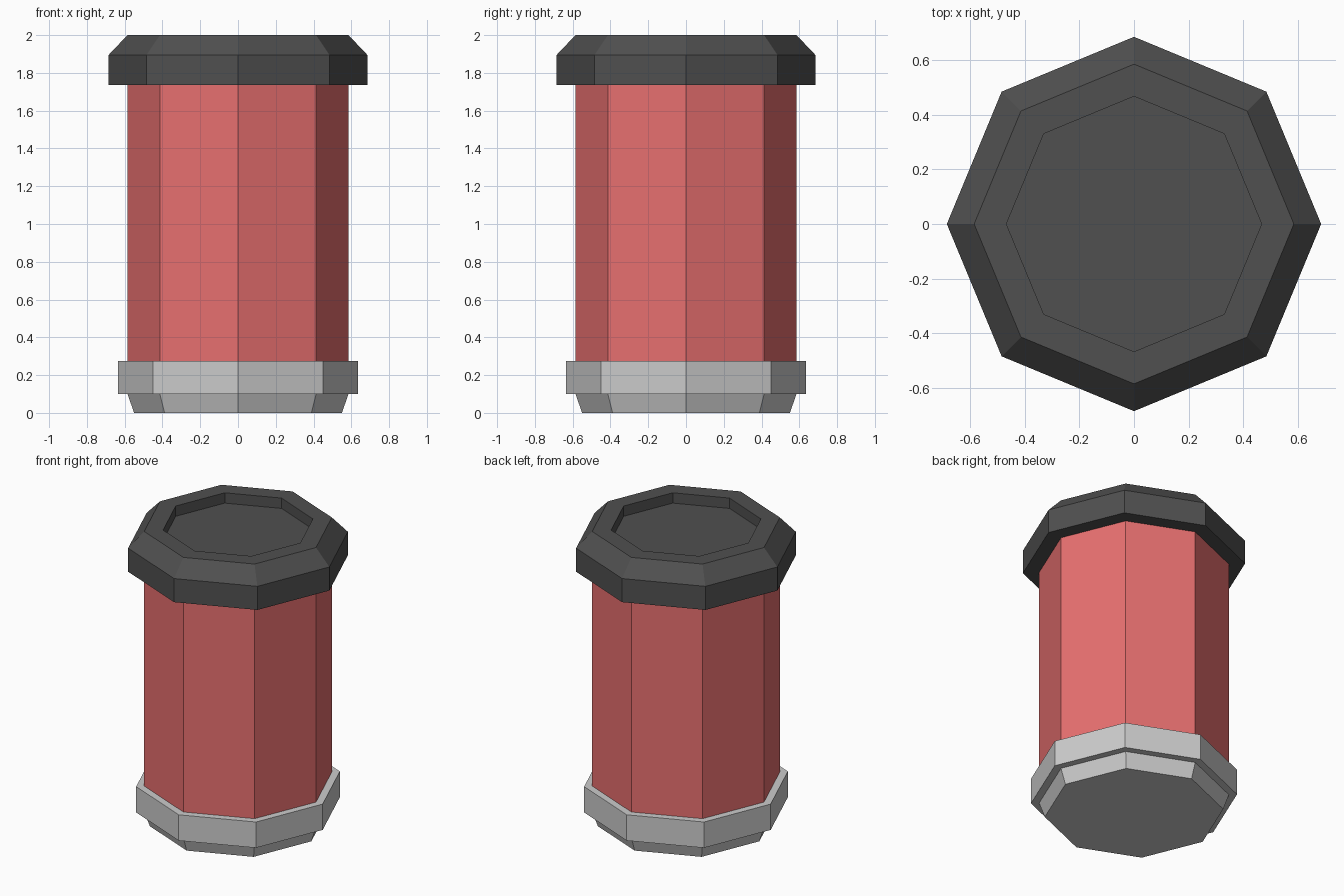
import bpy, bmesh
from math import cos, sin, pi

if "Cube" in bpy.data.objects:
    bpy.data.objects.remove(bpy.data.objects["Cube"])

SIDES = 8


def material(name, rgb):
    m = bpy.data.materials.new(name)
    m.diffuse_color = (*rgb, 1)
    m.use_nodes = True
    m.node_tree.nodes["Principled BSDF"].inputs["Base Color"].default_value = m.diffuse_color
    return m


def lathe(name, profile, mat):
    """Turn a (radius, z) profile into a flat-faced octagonal part; radius 0 closes with one n-gon."""
    bm = bmesh.new()
    rings = [[bm.verts.new((r * cos(2 * pi * i / SIDES), r * sin(2 * pi * i / SIDES), z))
              for i in range(SIDES)] for r, z in profile]
    for a, b in zip(rings, rings[1:]):
        for i in range(SIDES):
            j = (i + 1) % SIDES
            bm.faces.new((a[i], a[j], b[j], b[i]))
    return bm, rings, name, mat


def finish(part, cap_bottom=False, cap_top=False):
    bm, rings, name, mat = part
    if cap_bottom:
        bm.faces.new(rings[0][::-1])
    if cap_top:
        bm.faces.new(rings[-1])
    mesh = bpy.data.meshes.new(name)
    bm.to_mesh(mesh)
    bm.free()
    mesh.materials.append(mat)
    obj = bpy.data.objects.new(name, mesh)
    bpy.context.collection.objects.link(obj)
    return obj


red = material("red", (0.8, 0.16, 0.16))
dark = material("dark_grey", (0.08, 0.08, 0.08))
grey = material("grey", (0.6, 0.6, 0.6))

# Tapered foot with the wider collar above it
finish(lathe("base", [(0.55, 0), (0.585, 0.1), (0.635, 0.1),
                      (0.635, 0.275), (0.585, 0.275)], grey), cap_bottom=True)

# Straight red barrel
finish(lathe("body", [(0.585, 0.275), (0.585, 1.735)], red))

# Overhanging lid with chamfered rim and sunken top
finish(lathe("lid", [(0.585, 1.735), (0.685, 1.735), (0.685, 1.895), (0.585, 2.0),
                     (0.467, 2.0), (0.467, 1.93)], dark), cap_top=True)
